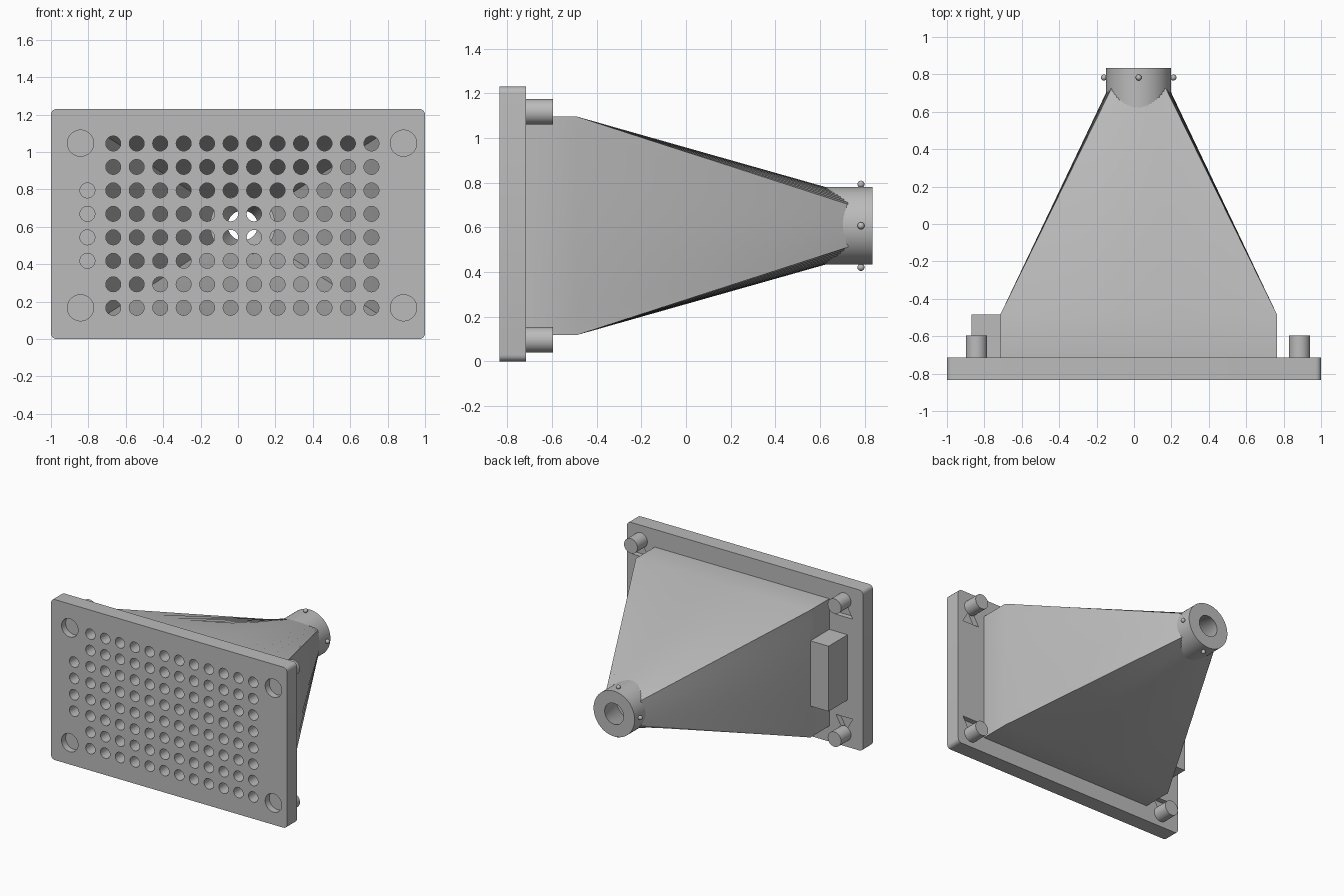
import bpy, bmesh, math
from mathutils import Matrix, Vector

if "Cube" in bpy.data.objects:
    bpy.data.objects.remove(bpy.data.objects["Cube"])

grey = bpy.data.materials.new("plain grey")
grey.use_nodes = True
grey.diffuse_color = (0.5, 0.5, 0.5, 1)
grey.node_tree.nodes["Principled BSDF"].inputs["Base Color"].default_value = (0.5, 0.5, 0.5, 1)

CX, CZ = 0.025, 0.607            # outlet axis
FRONT, BACK = -0.835, -0.715     # plate faces
STRAIGHT, END = -0.485, 0.835    # end of straight skirt, end of outlet


def finish(name, bm):
    bmesh.ops.recalc_face_normals(bm, faces=bm.faces)
    mesh = bpy.data.meshes.new(name)
    bm.to_mesh(mesh)
    bm.free()
    mesh.materials.append(grey)
    ob = bpy.data.objects.new(name, mesh)
    bpy.context.collection.objects.link(ob)
    return ob


def activate(ob):
    bpy.ops.object.select_all(action='DESELECT')
    ob.select_set(True)
    bpy.context.view_layer.objects.active = ob


def cut(ob, cutter):
    activate(ob)
    mod = ob.modifiers.new("cut", 'BOOLEAN')
    mod.operation, mod.solver, mod.object = 'DIFFERENCE', 'EXACT', cutter
    bpy.ops.object.modifier_apply(modifier=mod.name)


def add_rod(bm, x, z, r, y0, y1, sides=32, turn=0.0):
    """Cylinder or prism lying along y."""
    m = (Matrix.Translation((x, (y0 + y1) / 2, z)) @ Matrix.Rotation(turn, 4, 'Y')
         @ Matrix.Rotation(math.pi / 2, 4, 'X'))
    bmesh.ops.create_cone(bm, cap_ends=True, segments=sides, radius1=r, radius2=r,
                          depth=abs(y1 - y0), matrix=m)


def add_box(bm, lo, hi):
    lo, hi = Vector(lo), Vector(hi)
    m = Matrix.Translation((lo + hi) / 2) @ Matrix.Diagonal((*(hi - lo), 1))
    return bmesh.ops.create_cube(bm, size=1, matrix=m)["verts"]


def skin(bm, rings):
    """Join rings of points into a closed hollow tube wall."""
    rows = [[bm.verts.new(p) for p in ring] for ring in rings]
    n = len(rows[0])
    for a, b in zip(rows, rows[1:] + rows[:1]):
        for i in range(n):
            j = (i + 1) % n
            bm.faces.new((a[i], a[j], b[j], b[i]))


# Perforated plate with rounded corners
bm = bmesh.new()
add_box(bm, (-1, FRONT, 0), (1, BACK, 1.23))
corners = [e for e in bm.edges if abs(e.verts[0].co.y - e.verts[1].co.y) > 0.05]
bmesh.ops.bevel(bm, geom=corners, offset=0.03, segments=5, profile=0.5, affect='EDGES')
plate = finish("perforated_plate", bm)

# Air holes, front corner pockets and triangular rear recesses
bm = bmesh.new()
PITCH, X0, Z0 = 0.1255, -0.667, 0.167
for row in range(8):
    z = Z0 + row * PITCH
    for col in range(12):
        add_rod(bm, X0 + col * PITCH, z, 0.04, FRONT - 0.05, BACK + 0.05, 24)
    if 2 <= row <= 5:
        add_rod(bm, -0.805, z, 0.04, FRONT - 0.05, BACK + 0.05, 24)
POSTS = [(x, side) for x in (-0.842, 0.885) for side in (-1, 1)]
for x, side in POSTS:
    add_rod(bm, x, CZ + side * 0.44, 0.07, FRONT - 0.05, FRONT + 0.05, 40)
    # find the turn that points the triangle's tip away from the centre
    tip = Matrix.Rotation(math.pi / 2, 3, 'X') @ Vector((0, 1, 0))
    add_rod(bm, x, CZ + side * 0.425, 0.082, BACK - 0.04, BACK + 0.05, 3,
            0 if tip.z * side > 0 else math.pi)
cutter = finish("plate_cutter", bm)
cut(plate, cutter)
bpy.data.objects.remove(cutter)

# Corner posts on the back
for i, (x, side) in enumerate(POSTS):
    bm = bmesh.new()
    add_rod(bm, x, CZ + side * 0.51, 0.057, BACK - 0.005, -0.595)
    finish(f"corner_post_{i + 1}", bm)

# Funnel: rectangular skirt lofted to a round outlet
HX, HZ = 0.74, 0.488
corner = math.atan2(HZ, HX)
angles = sorted([i * math.tau / 64 for i in range(64)]
                + [corner, math.pi - corner, math.pi + corner, math.tau - corner])


def rect_ring(y, inset):
    ring = []
    for a in angles:
        c, s = math.cos(a), math.sin(a)
        k = min(HX / max(abs(c), 1e-6), HZ / max(abs(s), 1e-6))
        ring.append((CX + c * k * (1 - inset / HX), y, CZ + s * k * (1 - inset / HZ)))
    return ring


def round_ring(y, r, steps=angles):
    return [(CX + math.cos(a) * r, y, CZ + math.sin(a) * r) for a in steps]


bm = bmesh.new()
skin(bm, [rect_ring(BACK, 0), rect_ring(STRAIGHT, 0), round_ring(END - 0.015, 0.118),
          round_ring(END - 0.015, 0.09), rect_ring(STRAIGHT, 0.01), rect_ring(BACK, 0.01)])
funnel = finish("funnel", bm)

# Side chamber behind the extra column of holes
bm = bmesh.new()
add_box(bm, (-0.87, BACK, 0.36), (-0.714, STRAIGHT, 0.86))
chamber = finish("side_chamber", bm)
bm = bmesh.new()
add_box(bm, (-0.855, BACK - 0.05, 0.375), (-0.67, STRAIGHT - 0.015, 0.845))
cutter = finish("chamber_cutter", bm)
cut(chamber, cutter)
cut(funnel, cutter)
bpy.data.objects.remove(cutter)

# Outlet collar with a tapered bore
steps = [i * math.tau / 64 for i in range(64)]
bm = bmesh.new()
skin(bm, [round_ring(0.6, 0.174, steps), round_ring(END, 0.174, steps),
          round_ring(END, 0.08, steps), round_ring(0.6, 0.15, steps)])
finish("outlet_collar", bm)

# Four locking pins around the collar
for i in range(4):
    a = i * math.pi / 2
    bm = bmesh.new()
    bmesh.ops.create_uvsphere(bm, u_segments=16, v_segments=10, radius=0.016,
                              matrix=Matrix.Translation((CX + math.cos(a) * 0.186, 0.783,
                                                         CZ + math.sin(a) * 0.186)))
    finish(f"locking_pin_{i + 1}", bm)

for ob in list(bpy.context.collection.objects):
    if ob.type == 'MESH':
        activate(ob)
        bpy.ops.object.shade_smooth_by_angle(angle=math.radians(30))
